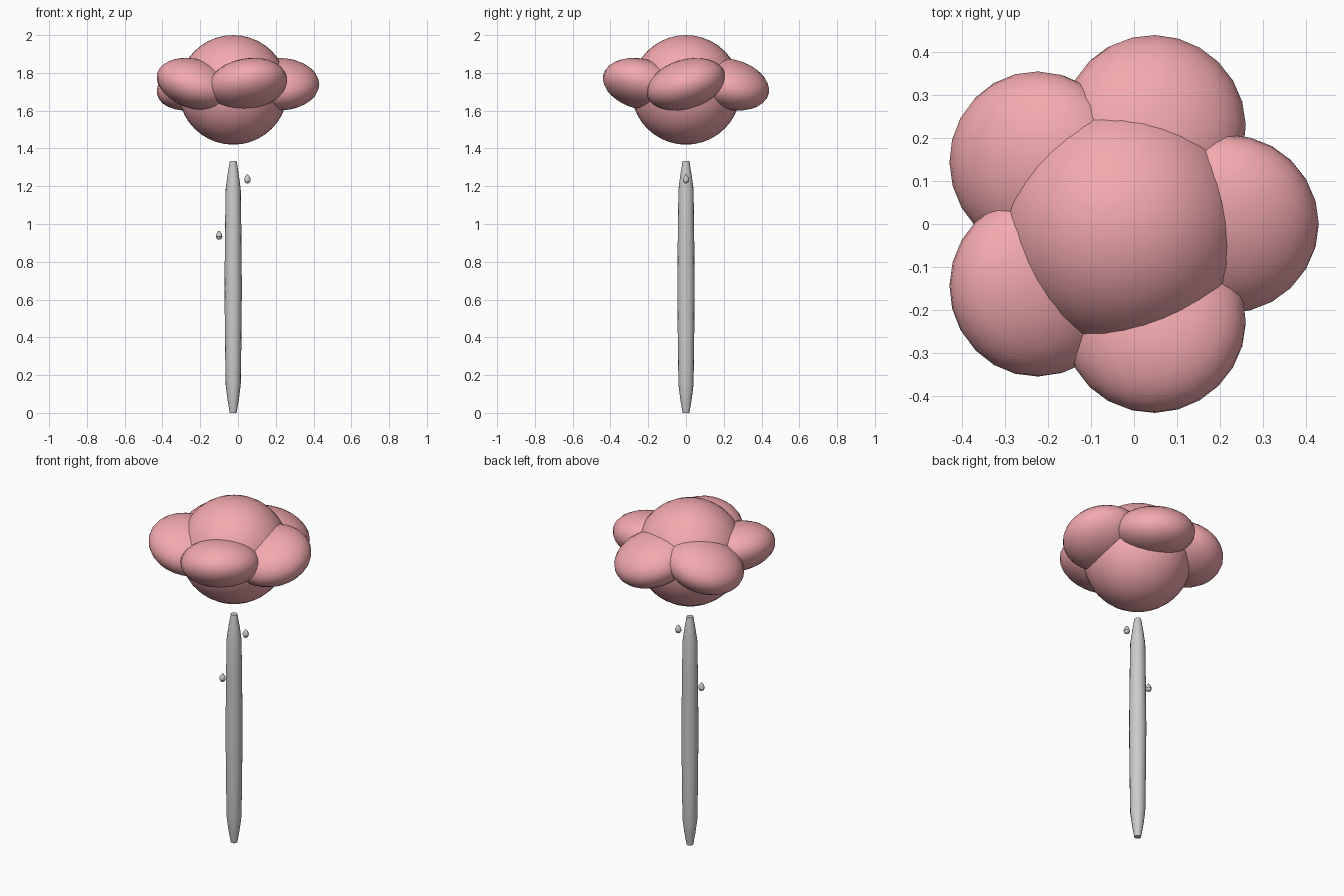
import bpy, bmesh, math
from mathutils import Matrix, Vector

if "Cube" in bpy.data.objects:
    bpy.data.objects.remove(bpy.data.objects["Cube"])

CX = -0.0255  # flower axis, offset so the five petals are centred overall

red = bpy.data.materials.new("petal_red")
red.diffuse_color = (0.9, 0.4, 0.43, 1)
red.use_nodes = True
red.node_tree.nodes["Principled BSDF"].inputs["Base Color"].default_value = red.diffuse_color


def finish(name, bm, mat=None, angle=60):
    bmesh.ops.recalc_face_normals(bm, faces=bm.faces)
    me = bpy.data.meshes.new(name)
    bm.to_mesh(me)
    bm.free()
    ob = bpy.data.objects.new(name, me)
    bpy.context.collection.objects.link(ob)
    if mat:
        me.materials.append(mat)
    bpy.ops.object.select_all(action='DESELECT')
    ob.select_set(True)
    bpy.context.view_layer.objects.active = ob
    bpy.ops.object.shade_smooth_by_angle(angle=math.radians(angle))
    return ob


def ellipsoid(name, loc, size, rot=Matrix.Identity(4), mat=None, u=24, v=16):
    bm = bmesh.new()
    m = Matrix.Translation(loc) @ rot @ Matrix.Diagonal((*size, 1))
    bmesh.ops.create_uvsphere(bm, u_segments=u, v_segments=v, radius=1, matrix=m)
    return finish(name, bm, mat)


def lathe(name, profile, loc, sides):
    # closed turned solid from (radius, z) pairs
    bm = bmesh.new()
    rings = []
    for r, z in profile:
        rings.append([bm.verts.new(Vector(loc) + Vector((
            r * math.cos(math.tau * i / sides), r * math.sin(math.tau * i / sides), z)))
            for i in range(sides)])
    for a, b in zip(rings, rings[1:]):
        for i in range(sides):
            j = (i + 1) % sides
            bm.faces.new((a[i], a[j], b[j], b[i]))
    bm.faces.new(rings[0][::-1])
    bm.faces.new(rings[-1])
    return finish(name, bm, angle=30)


# Round flower centre
ellipsoid("flower_centre", (CX, 0, 1.71), (0.29, 0.29, 0.29), mat=red, u=32, v=20)

# Five flattened petals, each tilted about an axis turning twice as fast as the ring
for k in range(5):
    a = math.tau * k / 5
    axis = Vector((math.cos(2 * a), math.sin(2 * a), 0))
    tilt = Matrix.Rotation(math.radians(17), 4, axis)
    ellipsoid(f"petal_{k + 1}",
              (CX + 0.242 * math.cos(a), 0.242 * math.sin(a), 1.74),
              (0.214, 0.214, 0.13), tilt, red)

# Slender stem with tapered ends and a slight swelling in the middle
lathe("stem", [(0.018, 0), (0.03, 0.07), (0.04, 0.15), (0.043, 0.35), (0.046, 0.66),
               (0.043, 0.98), (0.04, 1.185), (0.03, 1.26), (0.018, 1.333)],
      (CX, 0, 0), 16)

# Two small buds beside the stem, narrower at the top
bud = [(0.004, -0.023), (0.012, -0.018), (0.017, -0.007), (0.015, 0.006),
       (0.009, 0.017), (0.003, 0.024)]
for i, (x, z) in enumerate([(0.05, 1.238), (-0.1, 0.94)]):
    lathe(f"bud_{i + 1}", bud, (x, 0, z), 12)
